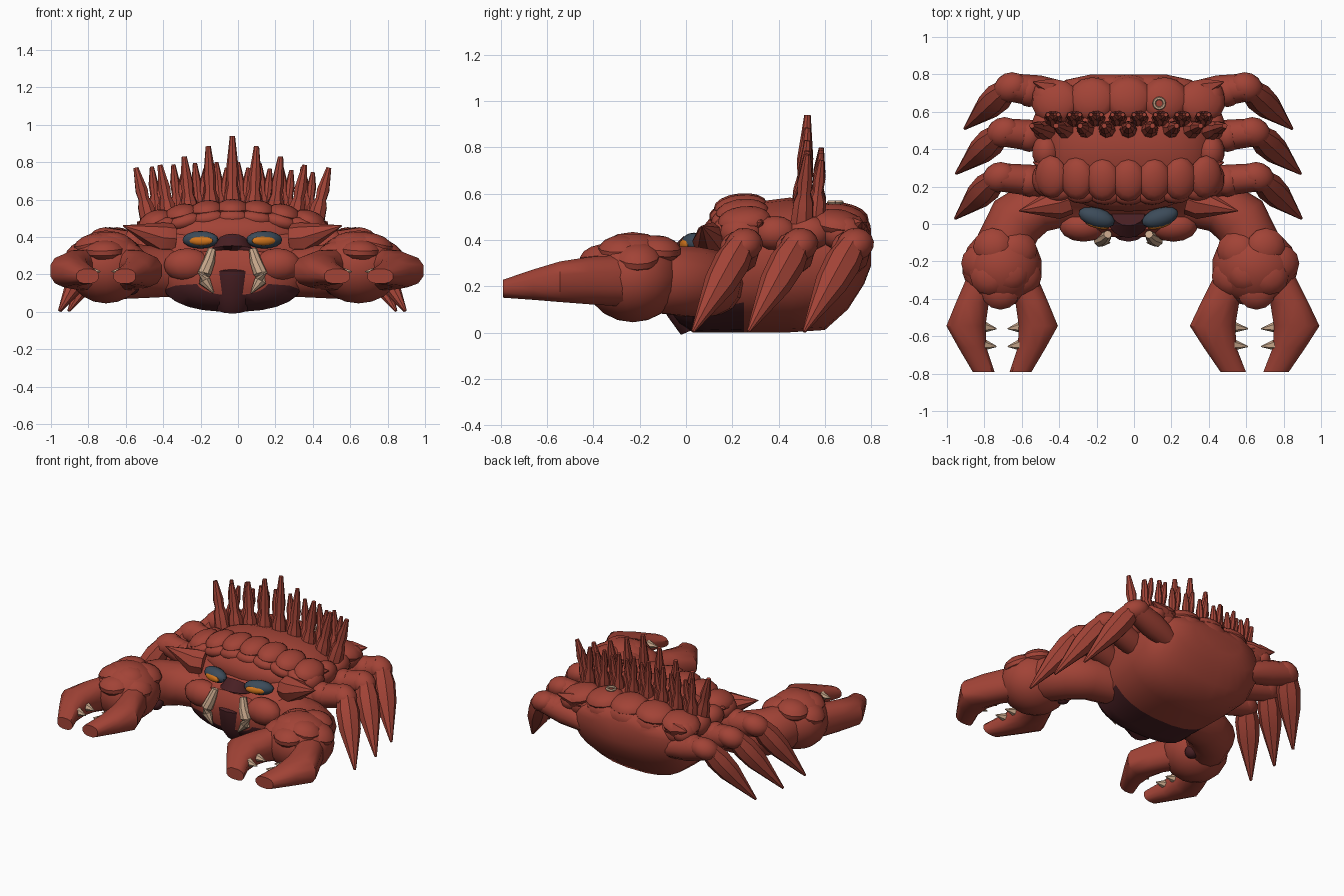
import bpy, bmesh, math
from mathutils import Vector, Matrix, Euler

cube = bpy.data.objects.get("Cube")
if cube:
    bpy.data.objects.remove(cube)

CX = -0.03  # plane of symmetry
made = []


def material(name, rgb):
    m = bpy.data.materials.new(name)
    m.use_nodes = True
    m.diffuse_color = (*rgb, 1)
    m.node_tree.nodes["Principled BSDF"].inputs["Base Color"].default_value = (*rgb, 1)
    return m


RED = material("shell red", (0.36, 0.056, 0.037))
MAROON = material("dark maroon", (0.065, 0.014, 0.017))
BONE = material("bone", (0.58, 0.39, 0.26))
SLATE = material("slate", (0.045, 0.07, 0.1))
ORANGE = material("orange", (0.65, 0.18, 0.012))


def emit(name, bm, mat, s=1):
    """Turn a bmesh into an object, flipped to side s of the symmetry plane."""
    for v in bm.verts:
        v.co.x = CX + s * v.co.x
    bmesh.ops.recalc_face_normals(bm, faces=bm.faces)
    me = bpy.data.meshes.new(name)
    bm.to_mesh(me)
    bm.free()
    me.materials.append(mat)
    ob = bpy.data.objects.new(name, me)
    bpy.context.collection.objects.link(ob)
    made.append(ob)
    return ob


def skin(name, rings, mat, s=1):
    """Bridge a list of point rings and cap the ends."""
    bm = bmesh.new()
    loops = [[bm.verts.new(p) for p in ring] for ring in rings]
    n = len(loops[0])
    for a, b in zip(loops, loops[1:]):
        for i in range(n):
            j = (i + 1) % n
            bm.faces.new((a[i], a[j], b[j], b[i]))
    bm.faces.new(loops[0])
    bm.faces.new(loops[-1])
    return emit(name, bm, mat, s)


def tube(name, pts, radii, mat=RED, s=1, sides=10):
    """Round limb through points with a radius at each."""
    pts = [Vector(p) for p in pts]
    rings = []
    for i, (p, r) in enumerate(zip(pts, radii)):
        d = pts[min(i + 1, len(pts) - 1)] - pts[max(i - 1, 0)]
        q = d.to_track_quat('Z', 'Y')
        rings.append([p + q @ Vector((r * math.cos(a), r * math.sin(a), 0))
                      for a in (k * math.tau / sides for k in range(sides))])
    return skin(name, rings, mat, s)


def loft(name, sections, s=1, sides=12, mid=0.5):
    """Rounded-box sections along y: y, centre x, half width, bottom z, top z."""
    def soft(c):
        return math.copysign(abs(c) ** 0.82, c)
    rings = []
    for y, x, w, lo, hi in sections:
        zm = lo + (hi - lo) * mid
        ring = []
        for k in range(sides):
            a = (k + 0.5) * math.tau / sides
            h = hi - zm if math.sin(a) > 0 else zm - lo
            ring.append((x + w * soft(math.cos(a)), y, zm + h * soft(math.sin(a))))
        rings.append(ring)
    return skin(name, rings, RED, s)


def ball(name, loc, scale, mat=RED, s=1, rot=(0, 0, 0), seg=14):
    bm = bmesh.new()
    bmesh.ops.create_uvsphere(bm, u_segments=seg, v_segments=seg // 2 + 1, radius=1)
    bm.transform(Matrix.Translation(loc) @ Euler(rot).to_matrix().to_4x4()
                 @ Matrix.Diagonal((*scale, 1)))
    return emit(name, bm, mat, s)


# Body, with a dark front underside
body = loft("body", [
    (-0.07, 0, 0.20, 0.09, 0.26), (-0.03, 0, 0.32, 0.04, 0.33),
    (0.03, 0, 0.385, 0, 0.34), (0.09, 0, 0.41, 0, 0.41),
    (0.14, 0, 0.42, 0, 0.47), (0.25, 0, 0.45, 0, 0.56),
    (0.45, 0, 0.46, 0, 0.585), (0.60, 0, 0.45, 0.01, 0.54),
    (0.70, 0, 0.42, 0.10, 0.51), (0.77, 0, 0.34, 0.21, 0.48),
    (0.80, 0, 0.20, 0.29, 0.43)], sides=28, mid=0.58)
body.data.materials.append(MAROON)
for f in body.data.polygons:
    if f.center.z < 0.14 and f.center.y < 0.27:
        f.material_index = 1

# Face
ball("brow", (0, 0.22, 0.41), (0.37, 0.155, 0.13), seg=20)
tube("mouth", [(0, 0.06, 0.36), (0, 0.035, 0.33), (0, 0.03, 0.22), (0, 0.04, 0.10),
               (0, 0.07, 0.03)], (0.09, 0.112, 0.125, 0.125, 0.10), MAROON, sides=16)

# Rows of broad shell scales
for i in range(-3, 4):
    x = i * 0.138
    drop = 0.36 * x * x
    tilt = (0.1, x * 0.9, 0)
    ball("front_scale", (x, 0.235 + 0.1 * x * x, 0.55 - drop), (0.092, 0.115, 0.052), rot=tilt)
    ball("brow_scale", (x * 0.92, 0.155 + 0.12 * x * x, 0.505 - drop * 0.8),
         (0.088, 0.055, 0.042), rot=tilt)
for i in range(-2, 3):
    x = i * 0.195
    drop = 0.22 * x * x
    ball("rear_scale", (x, 0.67 - 0.1 * x * x, 0.505 - drop), (0.13, 0.12, 0.058),
         rot=(-0.15, x * 0.5, 0))
    ball("tail_scale", (x * 0.9, 0.74 - 0.3 * x * x, 0.44 - drop * 0.8), (0.12, 0.06, 0.075))

# Crest of spikes, tall in the middle, with shorter ones leaning back between
for i in range(-4, 5):
    x, t = i * 0.125, abs(i)
    top = 0.94 - (0.055 * t if t < 3 else 0.11 + 0.015 * t)
    base, tip = Vector((x * 0.88, 0.50, 0.47)), Vector((x + 0.004 * i, 0.525, top))
    tube("crest_spike", [base.lerp(tip, k) for k in (0, 0.32, 0.44, 0.6, 1)],
         (0.052, 0.044, 0.03, 0.035, 0.014), sides=8)
for i in range(-4, 4):
    for lean in (-1, 1):
        x = (i + 0.5) * 0.115
        base = Vector((x, 0.555, 0.47))
        tip = Vector((x + lean * 0.028, 0.585, 0.80 - 0.03 * (lean > 0) - 0.15 * x * x))
        tube("small_crest_spike", [base.lerp(tip, k) for k in (0, 0.35, 0.5, 0.7, 1)],
             (0.045, 0.04, 0.022, 0.026, 0.011), sides=8)

# Small ring on the rear shell
hoop = [(0.165 + 0.027 * math.cos(k * math.tau / 16), 0.645 + 0.027 * math.sin(k * math.tau / 16))
        for k in range(17)]
tube("shell_ring", [(x, y, 0.563) for x, y in hoop], [0.009] * len(hoop), BONE, sides=6)

for s, side in ((1, "left"), (-1, "right")):
    def nm(part):
        return side + "_" + part

    # Face details
    ball(nm("cheek"), (0.24, -0.01, 0.25), (0.13, 0.085, 0.09), s=s)
    ball(nm("eyelid"), (0.17, 0.035, 0.385), (0.10, 0.052, 0.047), SLATE, s, (0, 0, 0.3))
    ball(nm("eye"), (0.167, -0.006, 0.38), (0.066, 0.018, 0.025), ORANGE, s, (0, 0, 0.25))
    tube(nm("fang"), [(0.11, -0.055, 0.335), (0.125, -0.075, 0.27), (0.15, -0.085, 0.205),
                      (0.15, -0.09, 0.165), (0.10, -0.10, 0.10)],
         (0.022, 0.032, 0.038, 0.034, 0.004), BONE, s, 8)
    tube(nm("side_horn"), [(0.32, 0.13, 0.39), (0.385, 0.11, 0.395), (0.585, 0.07, 0.46)],
         (0.08, 0.085, 0.003), s=s, sides=8)

    # Scales and thorns on the shell rim
    for k in range(4):
        y = 0.24 + k * 0.145
        ball(nm("rim_scale"), (0.44, y, 0.43), (0.075, 0.095, 0.075), s=s)
    for y in (0.33, 0.76):
        tube(nm("rim_thorn"), [(0.35, y - 0.06, 0.44), (0.42, y - 0.03, 0.46), (0.51, y, 0.48)],
             (0.06, 0.05, 0.003), s=s, sides=6)

    # Three walking legs
    for kx, ky, tx in ((0.69, 0.25, 0.925), (0.67, 0.49, 0.92), (0.63, 0.73, 0.875)):
        tube(nm("upper_leg"), [(0.34, ky - 0.04, 0.30), (0.48, ky - 0.02, 0.34), (kx, ky, 0.38)],
             (0.07, 0.085, 0.075), s=s)
        ball(nm("hip"), (0.53, ky - 0.02, 0.36), (0.075, 0.085, 0.08), s=s)
        ball(nm("knee"), (kx, ky, 0.38), (0.095, 0.08, 0.07), s=s, rot=(0, 0.3, -0.4))
        a, b = Vector((kx + 0.02, ky - 0.01, 0.38)), Vector((tx, ky - 0.22, 0.005))
        tube(nm("lower_leg"), [a.lerp(b, k) for k in (0, 0.2, 0.45, 1)],
             (0.06, 0.078, 0.07, 0.008), s=s, sides=8)

    # Arm and plated forearm
    tube(nm("arm"), [(0.28, 0.13, 0.21), (0.48, 0.10, 0.215), (0.60, 0.02, 0.22),
                     (0.66, -0.10, 0.23), (0.67, -0.2, 0.24)],
         (0.13, 0.145, 0.155, 0.15, 0.13), s=s, sides=14)
    w = 1 if s > 0 else 0.86
    cx = 0.675
    ball(nm("forearm"), (cx, -0.23, 0.24), (0.23 * (0.5 + w / 2), 0.21, 0.195), s=s, seg=18)
    ball(nm("elbow_hollow"), (0.54, -0.10, 0.135), (0.045, 0.05, 0.045), MAROON, s)
    for dx, y, z in ((-0.10, -0.14, 0.345), (0.06, -0.12, 0.36), (0.14, -0.21, 0.325),
                     (-0.05, -0.26, 0.37), (0.08, -0.28, 0.36), (-0.13, -0.28, 0.32),
                     (0.01, -0.36, 0.325)):
        ball(nm("forearm_scale"), (cx + dx * w, y, z), (0.105, 0.10, 0.058), s=s, seg=12,
             rot=(0.9 * (-y - 0.22), dx * 3, 0))

    # Pincer fingers and their teeth
    for d, finger in ((1, "outer"), (-1, "inner")):
        cut = [(-0.27, 0.10, 0.115, 0.11, 0.34), (-0.42, 0.185, 0.105, 0.12, 0.33),
               (-0.545, 0.225, 0.125, 0.13, 0.31), (-0.66, 0.185, 0.09, 0.14, 0.275),
               (-0.79, 0.115, 0.07, 0.15, 0.23)]
        loft(nm(finger + "_pincer"), [(y, cx + d * x * w, r * w, lo, hi)
                                      for y, x, r, lo, hi in cut], s=s)
        for y in (-0.56, -0.655):
            tube(nm(finger + "_tooth"), [(cx + d * 0.125 * w, y + 0.01, 0.22),
                                         (cx + d * 0.035 * w, y, 0.215)],
                 (0.036, 0.003), BONE, s, 6)

# Smooth shading that keeps hard edges
bpy.ops.object.select_all(action='DESELECT')
for ob in made:
    ob.select_set(True)
bpy.context.view_layer.objects.active = body
bpy.ops.object.shade_smooth_by_angle(angle=math.radians(38))
